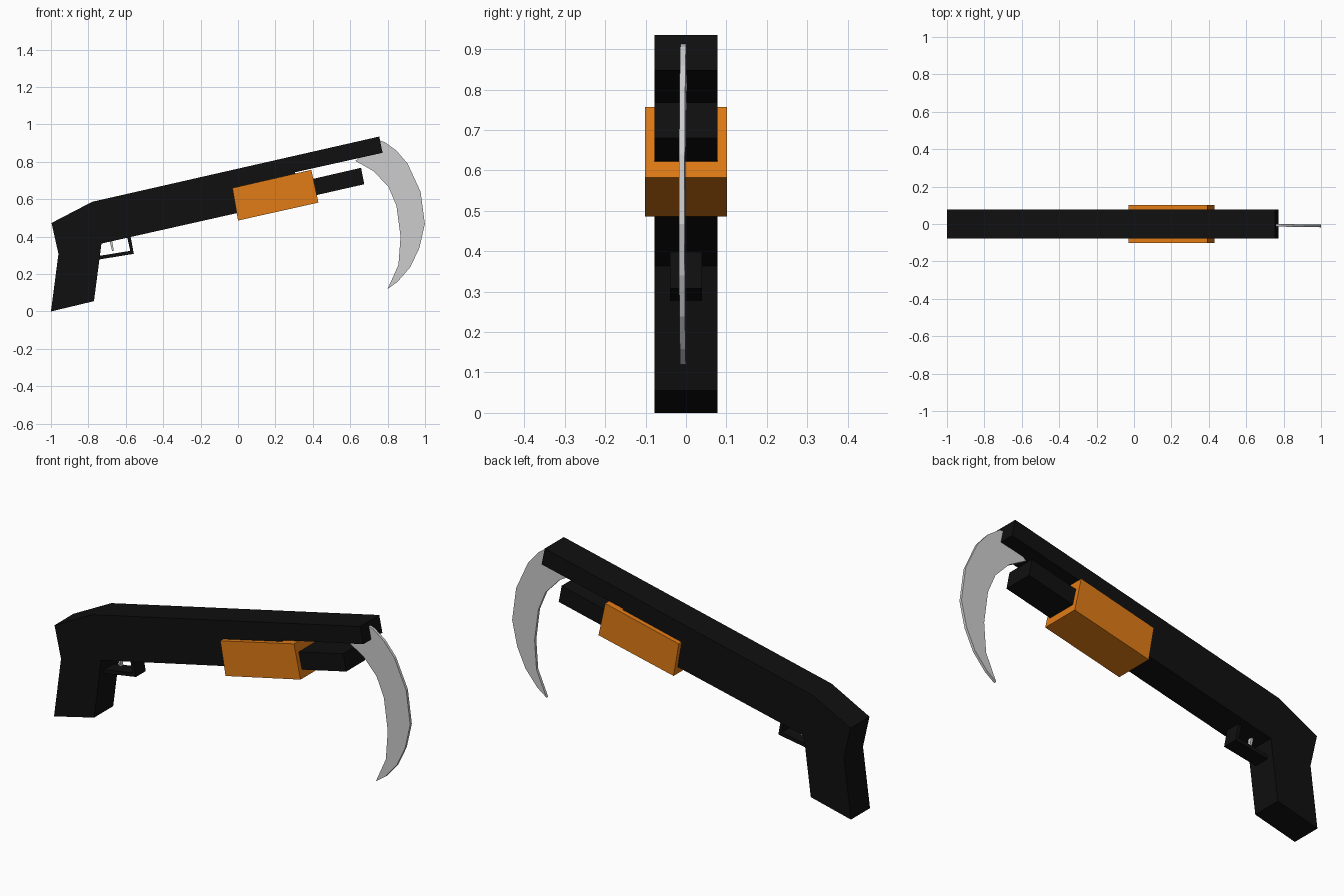
import bpy, bmesh

def material(name, color):
    m = bpy.data.materials.new(name)
    m.diffuse_color = (*color, 1)
    return m

black = material("black", (0.005, 0.005, 0.005))
orange = material("orange", (0.75, 0.2, 0.008))

def plate(name, outline, half_width, mat=None, centre=lambda x: 0.0):
    """Extrude an x-z outline across y, symmetric about centre(x)."""
    bm = bmesh.new()
    near = [bm.verts.new((x, centre(x) - half_width, z)) for x, z in outline]
    far = [bm.verts.new((x, centre(x) + half_width, z)) for x, z in outline]
    bm.faces.new(near)
    bm.faces.new(far[::-1])
    n = len(outline)
    for i in range(n):
        j = (i + 1) % n
        bm.faces.new((near[i], far[i], far[j], near[j]))
    bmesh.ops.recalc_face_normals(bm, faces=bm.faces)
    me = bpy.data.meshes.new(name)
    bm.to_mesh(me)
    bm.free()
    ob = bpy.data.objects.new(name, me)
    bpy.context.collection.objects.link(ob)
    if mat:
        me.materials.append(mat)
    return ob

# Grip, receiver, barrel and magazine tube share one silhouette with a slot at the front
plate("body", [(-1.0, 0.0), (-0.77, 0.055), (-0.73, 0.363), (0.0, 0.527),
               (0.675, 0.68), (0.658, 0.768), (0.32, 0.69), (0.305, 0.744),
               (0.773, 0.848), (0.755, 0.935), (-0.78, 0.586),
               (-0.997, 0.473), (-0.96, 0.308)], 0.078, black)

# Sliding fore-end
plate("fore_end", [(-0.03, 0.66), (0.0, 0.486), (0.43, 0.582), (0.392, 0.757)],
      0.102, orange)

# Trigger guard and trigger
plate("trigger_guard", [(-0.76, 0.275), (-0.557, 0.308), (-0.576, 0.41),
                        (-0.594, 0.405), (-0.576, 0.324), (-0.76, 0.294)], 0.04, black)
plate("trigger", [(-0.664, 0.322), (-0.674, 0.385), (-0.688, 0.385), (-0.673, 0.322)], 0.01)

# Hooked blade, turned very slightly sideways
plate("blade", [(0.755, 0.915), (0.785, 0.905), (0.847, 0.86), (0.907, 0.79),
                (0.976, 0.64), (0.999, 0.468), (0.97, 0.34), (0.922, 0.238),
                (0.853, 0.158), (0.80, 0.12), (0.858, 0.25), (0.869, 0.40),
                (0.847, 0.565), (0.805, 0.665), (0.725, 0.75), (0.628, 0.805)],
      0.007, centre=lambda x: -0.009 - 0.015 * (x - 0.9))
